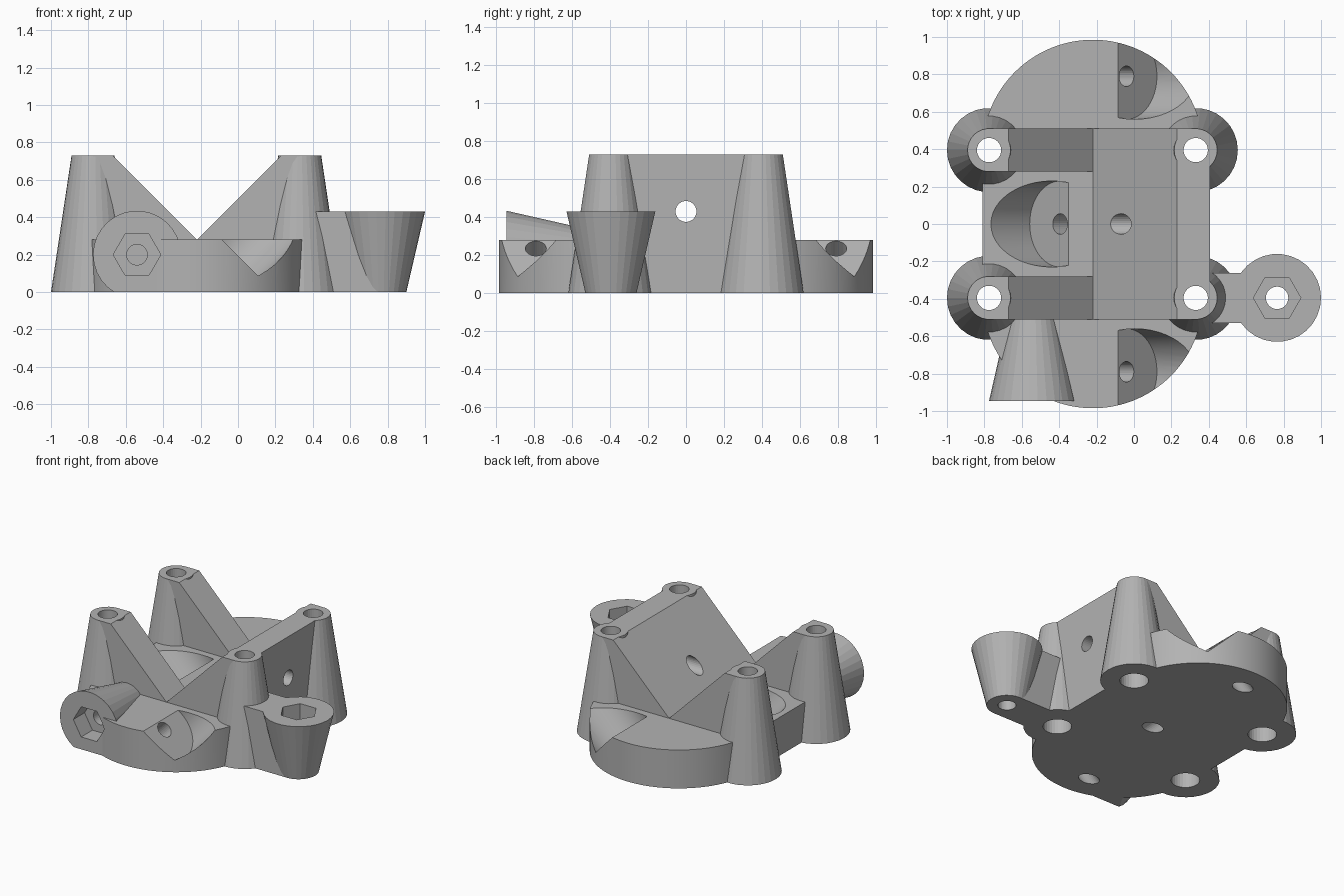
import bpy
import bmesh
from math import cos, sin, pi, radians
from mathutils import Vector

old = bpy.data.objects.get("Cube")
if old:
    bpy.data.objects.remove(old, do_unlink=True)

GREY = (0.45, 0.45, 0.45, 1.0)
grey = bpy.data.materials.new("plain grey")
grey.use_nodes = True
grey.diffuse_color = GREY
grey.node_tree.nodes["Principled BSDF"].inputs["Base Color"].default_value = GREY

MID, POST_Y, BASE_H, TOP = -0.22, 0.395, 0.28, 0.73
POST_X = (-0.775, 0.33)
END_R, POCKET_R, BORE_R = 0.59, 0.23, 0.055


def loft(name, lower, upper):
    """Closed solid between two matching rings of points."""
    bm = bmesh.new()
    a = [bm.verts.new(p) for p in lower]
    b = [bm.verts.new(p) for p in upper]
    bm.faces.new(a)
    bm.faces.new(b)
    for i in range(len(a)):
        j = (i + 1) % len(a)
        bm.faces.new((a[i], a[j], b[j], b[i]))
    bmesh.ops.recalc_face_normals(bm, faces=bm.faces)
    mesh = bpy.data.meshes.new(name)
    bm.to_mesh(mesh)
    bm.free()
    mesh.materials.append(grey)
    obj = bpy.data.objects.new(name, mesh)
    bpy.context.collection.objects.link(obj)
    return obj


def rod(name, start, end, r1, r2=None, sides=30):
    """Cylinder, cone or prism between two points."""
    start, end = Vector(start), Vector(end)
    axis = (end - start).normalized()
    u = Vector((0, 1, 0)) if abs(axis.x) > 0.01 else Vector((1, 0, 0))
    v = axis.cross(u)
    ring = [u * cos(2 * pi * i / sides) + v * sin(2 * pi * i / sides) for i in range(sides)]
    r2 = r1 if r2 is None else r2
    return loft(name, [start + d * r1 for d in ring], [end + d * r2 for d in ring])


def slab(name, outline, y0, y1):
    """Side outline in x and z, extruded along y."""
    return loft(name, [(x, y0, z) for x, z in outline], [(x, y1, z) for x, z in outline])


def box(name, x0, x1, y0, y1, z0, z1):
    return slab(name, [(x0, z0), (x1, z0), (x1, z1), (x0, z1)], y0, y1)


def combine(body, tool, operation):
    mod = body.modifiers.new("join", "BOOLEAN")
    mod.operation, mod.solver, mod.object = operation, "EXACT", tool
    bpy.context.view_layer.objects.active = body
    bpy.ops.object.modifier_apply(modifier=mod.name)
    bpy.data.objects.remove(tool, do_unlink=True)


# Base plate with two round ends
outline = []
for side in (1, -1):
    for i in range(61):
        t = pi * i / 60
        outline.append((MID + side * END_R * cos(t), side * (POST_Y + END_R * sin(t))))
body = loft("sensor_mount_body", [(x, y, 0) for x, y in outline],
            [(x, y, BASE_H) for x, y in outline])

# Slanted screw seats: position of the seat centre and the way it leans
SEATS = [(-0.04, 0.79, 1), (-0.04, -0.79, 1), (-0.395, 0, -1)]
SEAT_Z = 0.235
for x, y, lean in SEATS:
    combine(body, rod("seat_cutter", (x, y, SEAT_Z), (x + lean * 0.6, y, SEAT_Z + 0.6),
                      POCKET_R, sides=48), "DIFFERENCE")

# Sloping block on the left half, with a plain outer wall
slope = [(MID, 0), (MID, BASE_H), (0.23, TOP)]
parts = [slab("slope_block", slope + [(POST_X[1], TOP), (POST_X[1], 0)], -0.51, 0.51),
         box("outer_wall", 0.3, 0.405, -POST_Y, POST_Y, 0, TOP)]

# Two sloping ribs on the right half
rib = [(MID, 0), (MID, BASE_H), (-0.67, TOP), (POST_X[0], TOP), (POST_X[0], 0)]
for y0, y1 in ((0.28, 0.51), (-0.51, -0.28)):
    parts.append(slab("rib", rib, y0, y1))

# Four tapered posts
POSTS = [(x, y) for x in POST_X for y in (-POST_Y, POST_Y)]
for x, y in POSTS:
    parts.append(rod("post", (x, y, 0), (x, y, TOP), 0.225, 0.115))

# Upright nut boss on its arm, and lying nut boss at the front
ARM_X, BOSS_L, NUT_X, NUT_Z, NUT_Y = 0.765, 0.43, -0.54, 0.2, -0.945
parts.append(box("arm", 0.35, ARM_X, -POST_Y - 0.134, -POST_Y + 0.134, 0, BOSS_L))
parts.append(rod("upright_boss", (ARM_X, -POST_Y, 0), (ARM_X, -POST_Y, BOSS_L), 0.135, 0.235))
parts.append(rod("lying_boss", (NUT_X, NUT_Y + BOSS_L + 0.03, NUT_Z), (NUT_X, NUT_Y, NUT_Z),
                 0.13, 0.235))
for part in parts:
    combine(body, part, "UNION")

# Cut the lying boss level with the underside
cutters = [box("floor_cutter", -2, 2, -2, 2, -1, 0)]

# Post holes, wider from below
for x, y in POSTS:
    cutters.append(rod("post_hole", (x, y, -0.1), (x, y, 1), 0.065))
    cutters.append(rod("post_counterbore", (x, y, -0.1), (x, y, 0.55), 0.095))

# Slanted holes through the seats, and the level hole through the block
for x, y, lean in SEATS:
    cutters.append(rod("seat_hole", (x - lean * 0.4, y, SEAT_Z - 0.4),
                       (x + lean * 0.1, y, SEAT_Z + 0.1), BORE_R))
cutters.append(rod("level_hole", (-0.3, 0, 0.43), (0.6, 0, 0.43), BORE_R))

# Bores and six-sided nut pockets in the bosses
cutters.append(rod("upright_bore", (ARM_X, -POST_Y, -0.1), (ARM_X, -POST_Y, 0.6), 0.06))
cutters.append(rod("upright_nut", (ARM_X, -POST_Y, BOSS_L - 0.13), (ARM_X, -POST_Y, 0.6),
                   0.127, sides=6))
cutters.append(rod("lying_bore", (NUT_X, -0.45, NUT_Z), (NUT_X, -1.1, NUT_Z), BORE_R))
cutters.append(rod("lying_nut", (NUT_X, NUT_Y + 0.13, NUT_Z), (NUT_X, -1.1, NUT_Z),
                   0.127, sides=6))
for cutter in cutters:
    combine(body, cutter, "DIFFERENCE")

# Smooth only the finely divided round ends
bpy.ops.object.select_all(action="DESELECT")
body.select_set(True)
bpy.context.view_layer.objects.active = body
bpy.ops.object.shade_smooth_by_angle(angle=radians(8))
